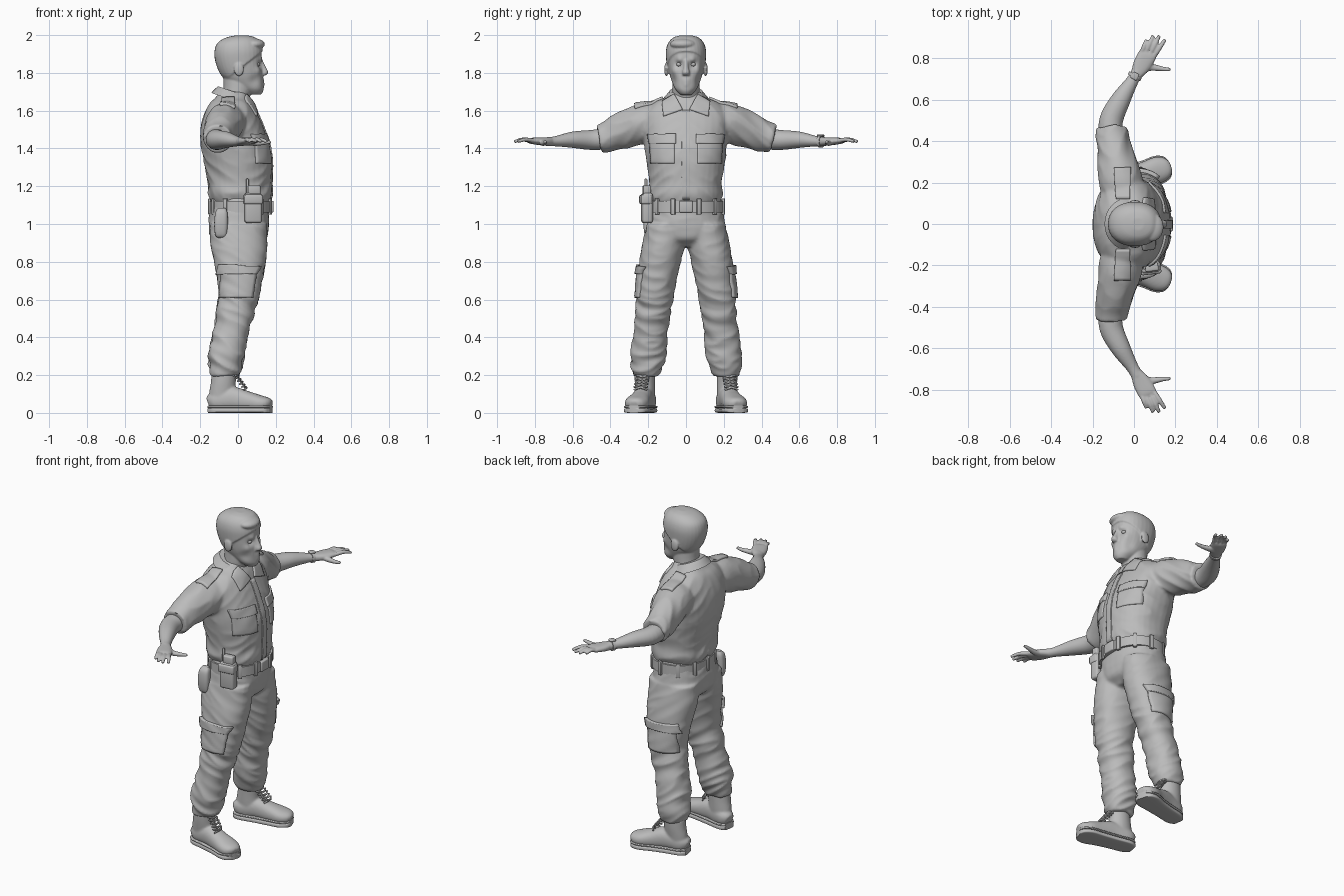
import bpy, bmesh, math
from mathutils import Vector, Matrix, noise
from mathutils.bvhtree import BVHTree

old = bpy.data.objects.get("Cube")
if old:
    bpy.data.objects.remove(old)

GREY = (0.5, 0.5, 0.5, 1)
grey = bpy.data.materials.new("plain grey")
grey.use_nodes = True
grey.diffuse_color = GREY
grey.node_tree.nodes["Principled BSDF"].inputs["Base Color"].default_value = GREY


def finish(name, bm, angle=50):
    """Turn a bmesh into a smooth shaded object."""
    bmesh.ops.recalc_face_normals(bm, faces=bm.faces)
    me = bpy.data.meshes.new(name)
    bm.to_mesh(me)
    bm.free()
    me.materials.append(grey)
    me.shade_smooth()
    me.set_sharp_from_angle(angle=math.radians(angle))
    ob = bpy.data.objects.new(name, me)
    bpy.context.collection.objects.link(ob)
    return ob


def spline(rows, steps):
    """Catmull-Rom points through rows of numbers."""
    out = []
    for i in range(len(rows) - 1):
        p0, p1 = rows[max(i - 1, 0)], rows[i]
        p2, p3 = rows[i + 1], rows[min(i + 2, len(rows) - 1)]
        for k in range(steps):
            t = k / steps
            out.append([b + t / 2 * (c - a + t * (2 * a - 5 * b + 4 * c - d + t * (3 * (b - c) + d - a)))
                        for a, b, c, d in zip(p0, p1, p2, p3)])
    return out + [list(rows[-1])]


def loft(bm, rows, flat=True, side=1, power=2.0, tilt=0, n=32, steps=5):
    """Skin rings (x, y, z, half width, half depth); flat rings stay level."""
    pts = spline(rows, steps)
    mids = [Vector((p[0], p[1] * side, p[2])) for p in pts]
    rings = []
    for i, (m, p) in enumerate(zip(mids, pts)):
        u, v = Vector((1, 0, -tilt)), Vector((0, 1, 0))
        if not flat:
            t = (mids[min(i + 1, len(mids) - 1)] - mids[max(i - 1, 0)]).normalized()
            u = t.cross(Vector((0, 0, 1))).normalized()
            v = u.cross(t)
        ring = []
        for k in range(n):
            a = math.tau * k / n
            c, s = math.cos(a), math.sin(a)
            c = math.copysign(abs(c) ** (2 / power), c) * max(p[3], 0.002)
            s = math.copysign(abs(s) ** (2 / power), s) * max(p[4], 0.002)
            ring.append(bm.verts.new(m + u * c + v * s))
        rings.append(ring)
    for a, b in zip(rings, rings[1:]):
        for k in range(n):
            bm.faces.new((a[k], a[k - 1], b[k - 1], b[k]))
    bm.faces.new(rings[0])
    bm.faces.new(rings[-1][::-1])


def ball(bm, centre, size):
    m = Matrix.Translation(centre) @ Matrix.Diagonal((*size, 1))
    bmesh.ops.create_uvsphere(bm, u_segments=20, v_segments=12, radius=1, matrix=m)


def fuse(name, bm, voxel, smooth=4, pushes=(), fold=None):
    """Blend overlapping solids into one skin, then push and crease it."""
    ob = finish(name, bm)
    mod = ob.modifiers.new("blend", 'REMESH')
    mod.mode, mod.voxel_size = 'VOXEL', voxel
    mod = ob.modifiers.new("soften", 'SMOOTH')
    mod.iterations = smooth
    graph = bpy.context.evaluated_depsgraph_get()
    me = bpy.data.meshes.new_from_object(ob.evaluated_get(graph))
    ob.modifiers.clear()
    ob.data = me
    if not me.materials:
        me.materials.append(grey)
    normals = [v.normal.copy() for v in me.vertices]
    for v, nrm in zip(me.vertices, normals):
        co = v.co.copy()
        for p, r, d in pushes:
            v.co += Vector(d) * math.exp(-(co - Vector(p)).length_squared / r ** 2)
        if fold:
            v.co += nrm * fold(co)
    me.shade_smooth()
    return ob


def panel(name, target, direction, corners, thick, n=12):
    """Cloth plate draped on a target from four corners."""
    me = target.data
    tree = BVHTree.FromPolygons([v.co for v in me.vertices], [p.vertices for p in me.polygons])
    d = Vector(direction)
    a, b, c, e = [Vector(p) for p in corners]
    bm = bmesh.new()
    grid = []
    for i in range(n + 1):
        row = []
        for j in range(n + 1):
            p = a.lerp(b, i / n).lerp(e.lerp(c, i / n), j / n)
            hit = tree.ray_cast(p - d, d)[0] or tree.find_nearest(p)[0]
            row.append(bm.verts.new(hit))
        grid.append(row)
    for i in range(n):
        for j in range(n):
            bm.faces.new((grid[i][j], grid[i + 1][j], grid[i + 1][j + 1], grid[i][j + 1]))
    ob = finish(name, bm)
    mod = ob.modifiers.new("thickness", 'SOLIDIFY')
    mod.thickness, mod.offset = thick * 2, 0
    return ob


def box(name, centre, size, turn=0, bevel=0.006):
    bm = bmesh.new()
    bmesh.ops.create_cube(bm, size=1, matrix=Matrix.Diagonal((*size, 1)))
    bmesh.ops.bevel(bm, geom=bm.edges[:], offset=bevel, segments=3, affect='EDGES', profile=0.5)
    bmesh.ops.transform(bm, verts=bm.verts, matrix=Matrix.Translation(centre) @ Matrix.Rotation(turn, 4, 'Z'))
    return finish(name, bm, 40)


def crease(p, fx, fy, fz):
    return 0.5 - 2 * abs(noise.noise(Vector((p.x * fx, p.y * fy, p.z * fz))))


def shirt_fold(p):
    sleeve = min(1, max(0, abs(p.y) - 0.2) * 6)
    waist = max(0, 1.35 - p.z) * 3
    slant = Vector((p.x, p.y, p.z + abs(p.y) * 0.7))
    return (0.004 + 0.004 * sleeve + 0.005 * waist) * crease(slant, 6, 7, 12)


def trouser_fold(p):
    low = math.exp(-((p.z - 0.28) / 0.12) ** 2) + 0.6 * math.exp(-((p.z - 0.55) / 0.1) ** 2)
    slant = Vector((p.x, p.y, p.z + p.x * 0.6))
    return (0.004 + 0.008 * low) * crease(slant, 5, 6, 15)


# Shirt: trunk and short sleeves
bm = bmesh.new()
loft(bm, [(.015, 0, 1.11, .15, .18), (.01, 0, 1.16, .168, .195), (.008, 0, 1.22, .168, .192),
          (.003, 0, 1.3, .177, .203), (-.012, 0, 1.4, .183, .218), (-.03, 0, 1.5, .168, .228),
          (-.037, 0, 1.58, .142, .225), (-.036, 0, 1.635, .117, .18), (-.03, 0, 1.67, .09, .11),
          (-.025, 0, 1.7, .075, .08)], power=2.25)
for s in (1, -1):
    loft(bm, [(-.045, .1, 1.53, .1, .1), (-.065, .21, 1.535, .105, .105), (-.088, .32, 1.5, .09, .098),
              (-.103, .4, 1.468, .08, .084), (-.106, .46, 1.452, .076, .076)], False, s)
shirt = fuse("shirt", bm, 0.009, 5, fold=shirt_fold)

# Trousers: seat and two legs
bm = bmesh.new()
loft(bm, [(.012, 0, 1.14, .15, .185), (.005, 0, 1.05, .158, .198), (.003, 0, .98, .16, .208),
          (.004, 0, .92, .145, .19), (.005, 0, .88, .1, .12)], power=2.2)
for s in (1, -1):
    loft(bm, [(.004, .105, 1, .15, .105), (.004, .117, .9, .15, .112), (.01, .137, .8, .137, .11),
              (.008, .16, .65, .112, .1), (-.02, .178, .5, .1, .092), (-.045, .19, .4, .095, .092),
              (-.062, .2, .3, .095, .093), (-.067, .208, .24, .088, .082), (-.07, .213, .195, .072, .065)],
         side=s, power=2.2)
trousers = fuse("trousers", bm, 0.009, 5, fold=trouser_fold)

# Head: hair cap first, then skull, neck, nose and ears
SKULL = [(.085, 0, 1.685, .03, .03), (.068, 0, 1.715, .062, .058), (.034, 0, 1.76, .098, .077),
         (.018, 0, 1.8, .112, .088), (.006, 0, 1.86, .12, .096), (.004, 0, 1.91, .12, .097),
         (.006, 0, 1.95, .106, .085), (.015, 0, 1.978, .07, .058), (.02, 0, 1.99, .02, .02)]
bm = bmesh.new()
loft(bm, [(x, y, z + .009, a + .008, b + .009) for x, y, z, a, b in SKULL], power=2.2)
bmesh.ops.bisect_plane(bm, geom=bm.verts[:] + bm.edges[:] + bm.faces[:], plane_co=(.13, 0, 1.915),
                       plane_no=(-.175, 0, .23), clear_inner=True)
bmesh.ops.holes_fill(bm, edges=[e for e in bm.edges if e.is_boundary])
ball(bm, (.085, -.015, 1.952), (.058, .07, .03))
loft(bm, SKULL, power=2.3)
loft(bm, [(-.025, 0, 1.58, .085, .085), (-.012, 0, 1.66, .073, .075), (0, 0, 1.72, .076, .072),
          (0, 0, 1.8, .08, .07)])
loft(bm, [(.118, 0, 1.87, .012, .012), (.132, 0, 1.83, .016, .013), (.139, 0, 1.802, .022, .02),
          (.13, 0, 1.786, .016, .018)])
pushes = [((.14, 0, 1.757), .02, (.007, 0, 0)), ((.14, 0, 1.735), .014, (.006, 0, 0)),
          ((.12, 0, 1.7), .03, (.008, 0, 0))]
for s in (1, -1):
    ball(bm, (.005, s * .104, 1.818), (.026, .011, .036))
    pushes += [((.12, s * .038, 1.845), .02, (-.016, 0, 0)), ((.122, s * .036, 1.872), .018, (.008, 0, -.004)),
               ((.09, s * .07, 1.76), .03, (-.004, s * -.006, 0)), ((.105, s * .06, 1.81), .022, (.004, s * .004, 0))]
fuse("head", bm, 0.005, 3, pushes)
bm = bmesh.new()
for s in (1, -1):
    ball(bm, (.104, s * .037, 1.845), (.013, .014, .011))
finish("eyes", bm)

# Forearms, hands and fingers
for s, side in ((1, "left"), (-1, "right")):
    bm = bmesh.new()
    loft(bm, [(-.112, .4, 1.452, .055, .056), (-.11, .5, 1.445, .057, .053), (-.063, .6, 1.446, .047, .043),
              (-.008, .69, 1.438, .03, .027), (.018, .735, 1.436, .03, .024)], False, s)
    loft(bm, [(.012, .72, 1.436, .028, .023), (.035, .76, 1.437, .042, .021), (.062, .81, 1.44, .045, .017),
              (.07, .828, 1.44, .04, .012)], False, s, 2.4)
    for x, y, tx, ty in ((.038, .825, .06, .888), (.058, .825, .092, .908), (.08, .82, .122, .908), (.098, .81, .15, .89)):
        loft(bm, [(x, y, 1.441, .012, .012), ((x + tx) / 2, (y + ty) / 2, 1.447, .0115, .011),
                  (tx, ty, 1.436, .009, .008)], False, s, n=12)
    loft(bm, [(.04, .755, 1.436, .022, .018), (.09, .755, 1.428, .017, .015), (.14, .747, 1.43, .012, .011),
              (.175, .745, 1.435, .009, .008)], False, s, n=12)
    fuse(side + "_arm", bm, 0.005, 3)
bm = bmesh.new()
loft(bm, [(0, .705, 1.437, .034, .032), (.008, .72, 1.437, .034, .032)], False, steps=1)
finish("watch_strap", bm)
box("watch_face", (.004, .713, 1.468), (.034, .034, .012), -.5)

# Boots, soles and laces
FOOT = [(-.155, .2, .05, .03, .035), (-.12, .206, .062, .05, .05), (-.03, .225, .075, .052, .062),
        (.05, .243, .062, .057, .052), (.115, .26, .052, .064, .042), (.158, .271, .047, .05, .033),
        (.175, .276, .042, .025, .02)]
for s, side in ((1, "left"), (-1, "right")):
    bm = bmesh.new()
    loft(bm, [(-.085, .212, .03, .065, .045), (-.083, .214, .1, .07, .05), (-.078, .217, .16, .066, .054),
              (-.072, .218, .215, .068, .056)], side=s)
    loft(bm, FOOT, False, s, 2.3)
    fuse(side + "_boot", bm, 0.007, 4)
    bm = bmesh.new()
    loft(bm, [(x, y, .013, a + .005, .013) for x, y, z, a, b in FOOT], False, s, 5)
    loft(bm, [(x, y, .032, a + .006, .007) for x, y, z, a, b in FOOT], False, s, 4)
    finish(side + "_sole", bm)
    bm = bmesh.new()
    for k in range(6):
        x, y, z = -.012 + .011 * k, .226 + .003 * k, .205 - .015 * k
        for lean in (.008, -.008):
            loft(bm, [(x - .012, y - .034, z - lean, .005, .005), (x + .004, y, z + .004, .005, .005),
                      (x - .012, y + .034, z + lean, .005, .005)], False, s, n=8, steps=3)
    finish(side + "_laces", bm)

# Collar, pockets, front strip and shoulder straps
bm = bmesh.new()
loft(bm, [(-.03, 0, 1.655, .112, .125), (-.025, 0, 1.685, .094, .1), (-.022, 0, 1.7, .083, .088)], tilt=.35)
finish("collar_band", bm)
panel("front_strip", shirt, (-1, 0, 0), [(1, -.022, 1.13), (1, .018, 1.13), (1, .018, 1.6), (1, -.022, 1.6)], .006, 24)
for s, side in ((1, "left"), (-1, "right")):
    def front(part, yz, thick):
        panel(side + part, shirt, (-1, 0, 0), [(1, s * y, z) for y, z in yz], thick)
    front("_collar_flap", [(.06, 1.685), (.125, 1.645), (.118, 1.57), (.018, 1.605)], .009)
    front("_chest_pocket", [(.06, 1.32), (.185, 1.32), (.19, 1.45), (.06, 1.45)], .006)
    front("_pocket_flap", [(.052, 1.425), (.19, 1.425), (.198, 1.475), (.052, 1.475)], .011)
    panel(side + "_shoulder_strap", shirt, (0, 0, -1),
          [(-.085, s * .12, 2), (-.02, s * .12, 2), (-.02, s * .27, 2), (-.095, s * .27, 2)], .012)
    # Cargo pockets on the outer thighs
    for part, x0, x1, z0, z1, thick in (("_cargo_pocket", -.085, .095, .61, .75, .011), ("_cargo_flap", -.095, .115, .735, .785, .018)):
        panel(side + part, trousers, (0, -s, 0),
              [(x0 - .01, s, z0), (x1 - .02, s, z0), (x1, s, z1 - .01), (x0, s, z1)], thick)

# Belt, loops and buckle
bm = bmesh.new()
loft(bm, [(.015, 0, 1.062, .163, .198), (.015, 0, 1.122, .163, .198)], power=2.2, n=48, steps=1)
finish("belt", bm)
for deg in (20, 50, 82, 120, 150, 180, 210, 240, 310, 340):
    a = math.radians(deg)
    box("belt_loop", (.015 + .165 * math.cos(a), .2 * math.sin(a), 1.092), (.016, .024, .085), a, .004)
box("buckle", (.177, 0, 1.092), (.022, .07, .062))

# Radio holster and pouch on the right hip
box("holster", (.08, -.207, 1.085), (.09, .055, .16), .12, .014)
box("holster_flap", (.08, -.214, 1.13), (.1, .058, .05), .12, .01)
box("radio", (.085, -.208, 1.18), (.065, .04, .05), .12, .008)
box("antenna", (.05, -.212, 1.2), (.014, .014, .08), .12, .005)
bm = bmesh.new()
loft(bm, [(-.09, -.19, .925, .012, .008), (-.09, -.195, .94, .03, .022), (-.09, -.198, 1, .036, .028),
          (-.088, -.195, 1.06, .032, .026), (-.086, -.19, 1.085, .02, .012)], power=3)
finish("belt_pouch", bm)
